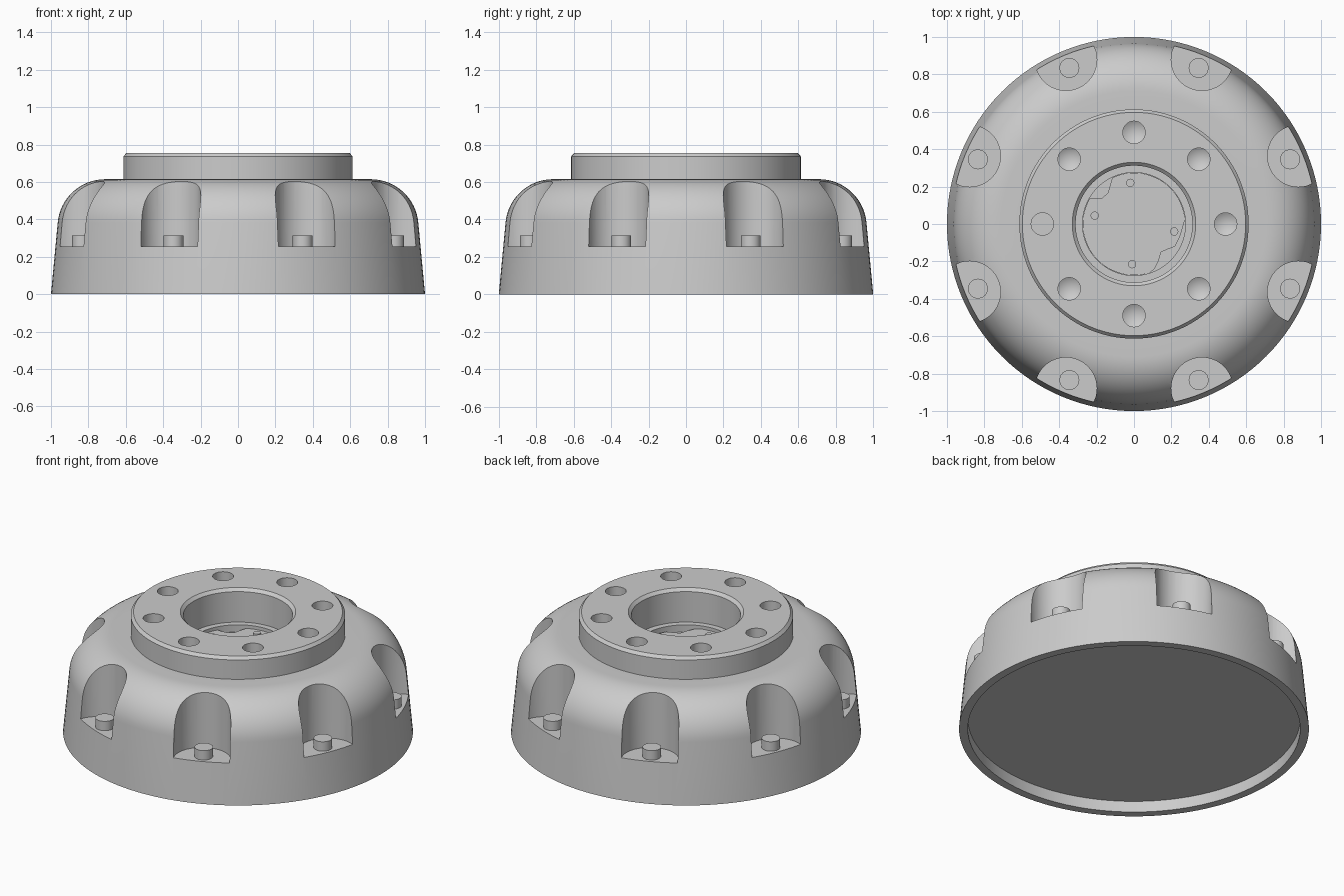
import bpy, bmesh
from math import sin, cos, pi, radians
from mathutils import Matrix, Vector

if "Cube" in bpy.data.objects:
    bpy.data.objects.remove(bpy.data.objects["Cube"])


def finish(name, bm):
    bmesh.ops.recalc_face_normals(bm, faces=bm.faces)
    mesh = bpy.data.meshes.new(name)
    bm.to_mesh(mesh)
    bm.free()
    obj = bpy.data.objects.new(name, mesh)
    bpy.context.collection.objects.link(obj)
    return obj


def activate(obj):
    bpy.ops.object.select_all(action='DESELECT')
    obj.select_set(True)
    bpy.context.view_layer.objects.active = obj


def smooth(obj):
    activate(obj)
    bpy.ops.object.shade_smooth_by_angle(angle=radians(25))


def lathe(name, profile, steps):
    bm = bmesh.new()
    vs = [bm.verts.new((r, 0, z)) for r, z in profile]
    es = [bm.edges.new(p) for p in zip(vs, vs[1:])]
    bmesh.ops.spin(bm, geom=vs + es, cent=(0, 0, 0), axis=(0, 0, 1),
                   angle=2 * pi, steps=steps, use_merge=True)
    bmesh.ops.remove_doubles(bm, verts=bm.verts, dist=1e-5)
    return finish(name, bm)


def add_cylinder(bm, x, y, r, z0, z1, n, r0=None):
    bmesh.ops.create_cone(bm, cap_ends=True, segments=n,
                          radius1=r if r0 is None else r0, radius2=r, depth=z1 - z0,
                          matrix=Matrix.Translation((x, y, (z0 + z1) / 2)))


def polar(r, deg):
    return r * cos(radians(deg)), r * sin(radians(deg))


# Hub body: cone skirt, rounded shoulder, raised flange, stepped bore, shallow underside recess
shoulder = [(0.71 + 0.255 * cos(radians(a)), 0.36 + 0.255 * sin(radians(a)))
            for a in [5 + 85 * i / 16 for i in range(17)]]
profile = [(0, 0.07), (0.95, 0.07), (0.95, 0), (1.0, 0)] + shoulder + [
    (0.613, 0.615), (0.613, 0.737), (0.597, 0.755), (0.33, 0.755), (0.312, 0.737),
    (0.312, 0.545), (0.275, 0.545), (0.275, 0.50), (0, 0.50)]
body = lathe("hub_body", profile, 128)

# Scalloped pockets around the shoulder, and drilled holes in the flange
bm = bmesh.new()
for k in range(8):
    x, y = polar(0.951, 22.5 + 45 * k)
    add_cylinder(bm, x, y, 0.165, 0.256, 0.9, 48)
finish("pocket_cutter", bm)

bm = bmesh.new()
for k in range(8):
    x, y = polar(0.49, 45 * k)
    vs = []
    flat = (k == 4)
    rings = [(0.06, 0.85), (0.06, 0.62)]
    loops = [[bm.verts.new((x + r * cos(2 * pi * i / 32), y + r * sin(2 * pi * i / 32), z))
              for i in range(32)] for r, z in rings]
    bm.faces.new(loops[0])
    tip = None if flat else bm.verts.new((x, y, 0.585))
    if flat:
        bm.faces.new(loops[1])
    for i in range(32):
        j = (i + 1) % 32
        bm.faces.new((loops[0][i], loops[1][i], loops[1][j], loops[0][j]))
        if tip:
            bm.faces.new((loops[1][i], loops[1][j], tip))
finish("hole_cutter", bm)

for cutter_name in ("pocket_cutter", "hole_cutter"):
    cutter = bpy.data.objects[cutter_name]
    cutter.hide_render = True
    mod = body.modifiers.new("cut", 'BOOLEAN')
    mod.operation = 'DIFFERENCE'
    mod.solver = 'EXACT'
    mod.object = cutter
    activate(body)
    bpy.ops.object.modifier_apply(modifier=mod.name)
    bpy.data.objects.remove(cutter)
smooth(body)

# Studs standing on the pocket floors
bm = bmesh.new()
for k in range(8):
    x, y = polar(0.903, 22.5 + 45 * k)
    add_cylinder(bm, x, y, 0.053, 0.25, 0.315, 32)
smooth(finish("pocket_studs", bm))

# Irregular plate in the bottom of the bore, with two bites out of its edge
R = 0.274
outline = [polar(R, a) for a in range(5, 116, 5)]
outline += [(-0.13, 0.20), (-0.14, 0.165), (-0.17, 0.14), (-0.21, 0.135)]
outline += [polar(R, a) for a in range(150, 276, 5)]
outline += [(0.08, -0.265), (0.11, -0.24), (0.13, -0.20), (0.145, -0.15),
            (0.18, -0.135), (0.22, -0.12), (0.245, -0.07)]
bm = bmesh.new()
face = bm.faces.new([bm.verts.new((x, y, 0.495)) for x, y in outline])
new = bmesh.ops.extrude_face_region(bm, geom=[face])["geom"]
bmesh.ops.translate(bm, vec=Vector((0, 0, 0.03)),
                    verts=[v for v in new if isinstance(v, bmesh.types.BMVert)])
smooth(finish("bore_plate", bm))

# Small pins on the bore plate
bm = bmesh.new()
for x, y in [(-0.02, 0.22), (-0.21, 0.045), (0.215, -0.04), (-0.01, -0.215)]:
    add_cylinder(bm, x, y, 0.022, 0.515, 0.535, 20)
smooth(finish("bore_pins", bm))
